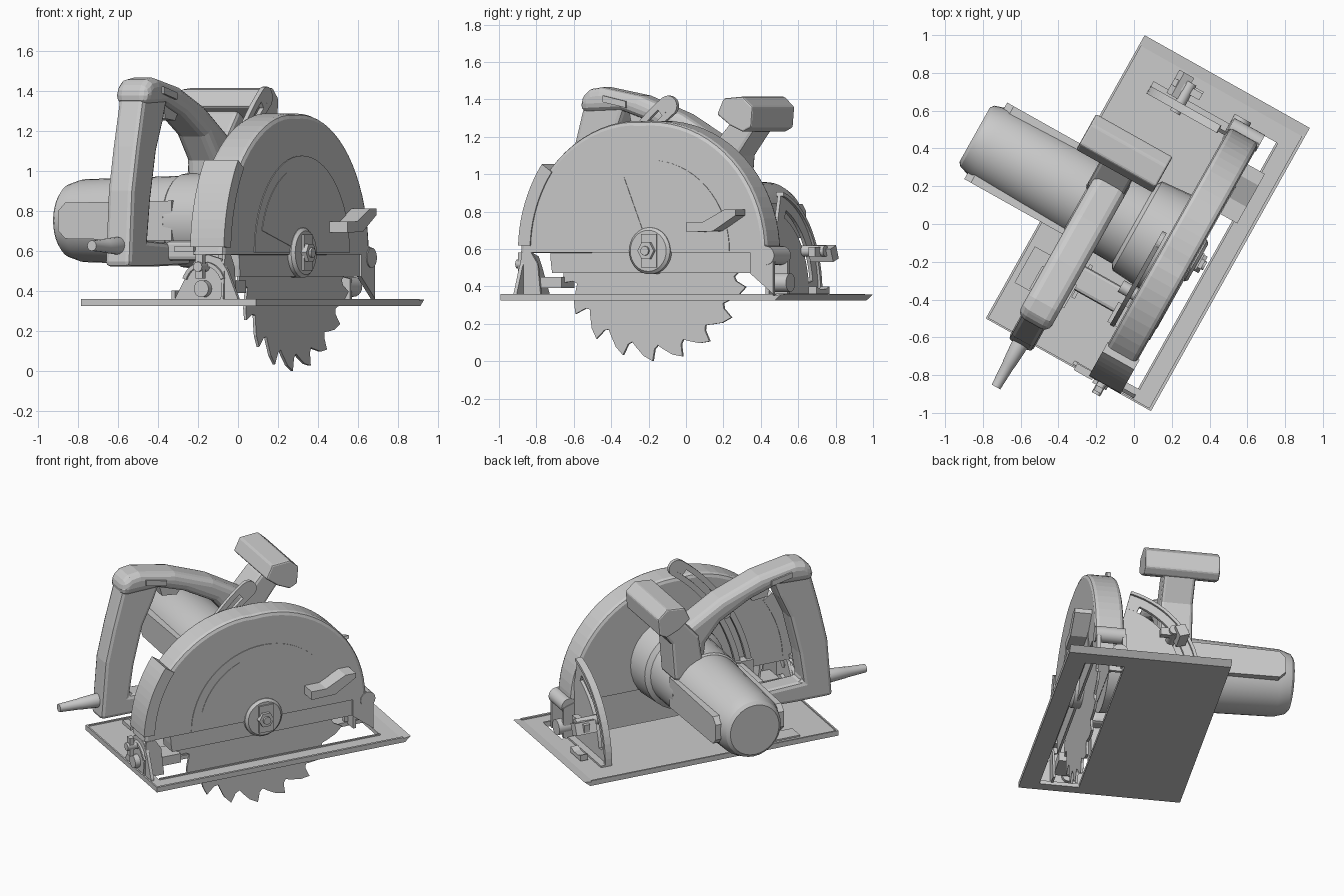
import bpy, bmesh
from math import sin, cos, radians, pi
from mathutils import Matrix

if "Cube" in bpy.data.objects:
    bpy.data.objects.remove(bpy.data.objects["Cube"])

# Local frame: a = across the blade, b = along the blade, z up; the saw is turned about z
TURN = Matrix.Rotation(radians(-29.3), 4, 'Z')

def finish(name, bm, bevel=0, segs=2, smooth=False, solid=0):
    bmesh.ops.recalc_face_normals(bm, faces=bm.faces)
    me = bpy.data.meshes.new(name)
    bm.to_mesh(me)
    bm.free()
    ob = bpy.data.objects.new(name, me)
    bpy.context.collection.objects.link(ob)
    ob.matrix_world = TURN
    if bevel:
        m = ob.modifiers.new("bevel", 'BEVEL')
        m.width, m.segments, m.limit_method, m.angle_limit = bevel, segs, 'ANGLE', radians(40)
    if solid:
        m = ob.modifiers.new("wall", 'SOLIDIFY')
        m.thickness, m.offset = solid, -1
    if smooth:
        bpy.ops.object.select_all(action='DESELECT')
        ob.select_set(True)
        bpy.context.view_layer.objects.active = ob
        bpy.ops.object.shade_smooth_by_angle(angle=radians(30))
    return ob

def prism(name, axis, pts, lo, hi, open_last=False, **kw):
    """Extrude a profile: axis 'a' takes (b,z), 'b' takes (a,z), 'z' takes (a,b)."""
    put = {'a': lambda p, h: (h, p[0], p[1]), 'b': lambda p, h: (p[0], h, p[1]),
           'z': lambda p, h: (p[0], p[1], h)}[axis]
    bm = bmesh.new()
    r0 = [bm.verts.new(put(p, lo)) for p in pts]
    r1 = [bm.verts.new(put(p, hi)) for p in pts]
    bm.faces.new(r0)
    bm.faces.new(r1)
    n = len(pts)
    for i in range(n - 1 if open_last else n):
        j = (i + 1) % n
        bm.faces.new((r0[i], r0[j], r1[j], r1[i]))
    return finish(name, bm, **kw)

def box(name, a, b, z, **kw):
    return prism(name, 'z', [(a[0], b[0]), (a[1], b[0]), (a[1], b[1]), (a[0], b[1])], *z, **kw)

def lathe(name, axis, c, prof, n=32, **kw):
    """Revolve (position, radius) pairs about an axis 'a' or 'b' through c."""
    bm = bmesh.new()
    rings = []
    for h, r in prof:
        ring = []
        for i in range(n):
            t = 2 * pi * i / n
            u, z = c[0] + r * cos(t), c[1] + r * sin(t)
            ring.append(bm.verts.new((h, u, z) if axis == 'a' else (u, h, z)))
        rings.append(ring)
    for p, q in zip(rings, rings[1:]):
        for i in range(n):
            j = (i + 1) % n
            bm.faces.new((p[i], p[j], q[j], q[i]))
    bm.faces.new(rings[0])
    bm.faces.new(rings[-1])
    return finish(name, bm, smooth=n > 8, **kw)

def rod(name, axis, c, r, lo, hi, n=20):
    return lathe(name, axis, c, [(lo, r), (hi, r)], n)

def arc(c, r, t0, t1, n):
    return [(c[0] + r * cos(radians(t0 + (t1 - t0) * i / n)),
             c[1] + r * sin(radians(t0 + (t1 - t0) * i / n))) for i in range(n + 1)]

def arc_strip(name, axis, c, r0, r1, t0, t1, lo, hi, n=16):
    return prism(name, axis, arc(c, r0, t0, t1, n) + arc(c, r1, t1, t0, n), lo, hi)

def slotted(name, axis, c, r0, s0, s1, r1, t0, t1, lo, hi, cap=6):
    # curved plate with a curved slot: two bands and two end pieces
    arc_strip(name + "_inner_band", axis, c, r0, s0, t0, t1, lo, hi)
    arc_strip(name + "_outer_band", axis, c, s1, r1, t0, t1, lo, hi)
    arc_strip(name + "_start", axis, c, s0, s1, t0, t0 + cap, lo, hi, 3)
    arc_strip(name + "_end", axis, c, s0, s1, t1 - cap, t1, lo, hi, 3)

C = (-0.01, 0.59)   # blade axis (b, z)

# Base plate around the blade window, with rims
box("base_plate_main", (-0.44, 0.2), (-0.82, 0.84), (0.325, 0.35))
box("base_plate_outer_strip", (0.445, 0.563), (-0.82, 0.84), (0.325, 0.35))
box("base_plate_rear_strip", (0.2, 0.445), (-0.82, -0.75), (0.325, 0.35))
box("base_plate_front_strip", (0.2, 0.445), (0.745, 0.84), (0.325, 0.35))
prism("base_plate_front_lip", 'a', [(0.84, 0.325), (0.86, 0.325), (0.899, 0.357), (0.84, 0.35)], -0.44, 0.563)
box("base_side_rim", (0.547, 0.563), (-0.82, 0.85), (0.35, 0.358))
box("base_inner_rim", (0.445, 0.457), (-0.75, 0.745), (0.35, 0.358))
box("base_left_rim", (-0.44, -0.428), (-0.82, 0.85), (0.35, 0.358))
box("base_rear_rim", (-0.44, 0.563), (-0.82, -0.81), (0.35, 0.358))

# Toothed blade
teeth = []
for i in range(20):
    t = 2 * pi * i / 20 - pi / 2 - 0.02
    for dt, r in ((-0.2, 0.525), (-0.1, 0.565), (0.0, 0.59), (0.02, 0.525), (0.06, 0.505)):
        teeth.append((C[0] + r * cos(t + dt), C[1] + r * sin(t + dt)))
prism("blade", 'a', teeth, 0.312, 0.327)

# Upper guard shell, hollow and open underneath; widens towards the rear chute
shell = []
for i in range(37):
    d = i * 5
    r = 0.705 + 0.1 * max(0, (d - 95) / 85) ** 0.8
    shell.append((C[0] + r * cos(radians(d)), C[1] - 0.01 + r * sin(radians(d))))
prism("upper_guard", 'a', shell, 0.19, 0.37, open_last=True, bevel=0.025, segs=2, solid=0.012)
prism("guard_outer_face", 'a', arc(C, 0.485, 0, 180, 32), 0.36, 0.374)
prism("guard_sector", 'a', [C] + arc(C, 0.43, 112, 165, 10), 0.36, 0.377)
prism("lower_guard", 'a', arc(C, 0.62, -11, 191, 40), 0.345, 0.36)
arc_strip("lower_guard_edge", 'a', C, 0.605, 0.62, -11, 191, 0.24, 0.355, 40)
arc_strip("guard_chute_band", 'a', C, 0.735, 0.808, 145, 178, 0.185, 0.378, 10)

# Arbor washer and hex bolt
lathe("arbor_flange", 'a', C, [(0.3, 0.125), (0.38, 0.125), (0.395, 0.11)], 32)
box("arbor_clamp", (0.385, 0.405), (-0.05, 0.045), (0.5, 0.68))
rod("arbor_bolt", 'a', C, 0.05, 0.39, 0.425, 6)
rod("arbor_bolt_tip", 'a', C, 0.025, 0.42, 0.437, 12)

# Lower guard lever
prism("guard_lever", 'a', [(0.27, 0.69), (0.43, 0.695), (0.57, 0.78), (0.57, 0.81), (0.5, 0.81),
                           (0.37, 0.745), (0.27, 0.745)], 0.37, 0.475)

# Motor and gear housing
M = (0.0, 0.75)
lathe("motor_body", 'a', M, [(-0.967, 0.165), (-0.95, 0.185), (-0.88, 0.207), (-0.3, 0.225)], 32)
lathe("gear_housing", 'a', M, [(-0.31, 0.225), (-0.3, 0.235), (0.0, 0.24), (0.02, 0.27), (0.2, 0.285)], 32)
for s, side in ((-1, "rear"), (1, "front")):
    pts = [(-0.9, 0.70), (-0.86, 0.66), (-0.25, 0.65), (-0.25, 0.85), (-0.86, 0.84), (-0.9, 0.80)]
    prism("motor_brush_cover_" + side, 'b', pts, s * 0.15, s * 0.232)

# Rear D-handle: wide top grip, slimmer rear leg and bottom bar (b, z)
grip = [(-0.73, 1.33), (-0.72, 1.42), (-0.67, 1.455), (-0.6, 1.465), (-0.36, 1.42), (-0.1, 1.32), (0.12, 1.19), (0.2, 1.05),
        (0.2, 0.9), (0.02, 0.9), (0.0, 1.05), (-0.1, 1.17), (-0.3, 1.28), (-0.48, 1.34)]
prism("rear_handle_grip", 'a', grip, -0.305, -0.115, bevel=0.045, segs=3)
leg = [(-0.22, 0.53), (-0.6, 0.52), (-0.86, 0.52), (-0.83, 0.9), (-0.78, 1.12), (-0.71, 1.38), (-0.45, 1.38),
       (-0.5, 1.25), (-0.57, 1.1), (-0.63, 0.85), (-0.66, 0.65), (-0.22, 0.63)]
prism("rear_handle_leg", 'a', leg, -0.285, -0.14, bevel=0.025)
box("handle_bridge", (-0.16, 0.2), (-0.46, -0.32), (0.55, 0.65), bevel=0.02)
prism("trigger", 'a', [(-0.45, 1.34), (-0.3, 1.29), (-0.33, 1.25), (-0.43, 1.26)], -0.25, -0.175)
prism("lock_button", 'a', [(-0.57, 1.385), (-0.43, 1.355), (-0.43, 1.39), (-0.57, 1.42)], -0.315, -0.105)
lathe("cable_sleeve", 'b', (-0.215, 0.625), [(-0.8, 0.046), (-0.86, 0.044), (-0.97, 0.036), (-0.975, 0.034),
                                             (-1.11, 0.026)], 16)

# Front crossbar handle with leaning stem
prism("front_handle", 'a', [(0.19, 1.32), (0.23, 1.405), (0.35, 1.415), (0.41, 1.36), (0.40, 1.25), (0.35, 1.225),
                            (0.27, 1.26)], -0.46, 0.005, bevel=0.01)
prism("front_handle_stem", 'a', [(0.22, 1.3), (0.37, 1.26), (0.25, 1.1), (0.23, 0.85), (0.02, 0.85), (0.06, 1.12)],
      -0.32, -0.12, bevel=0.02)

# Slotted depth arm curving about the front pivot, with its clamp
slotted("depth_arm", 'a', (0.7, 0.42), 1.13, 1.165, 1.205, 1.24, 127, 172, 0.15, 0.175, 3)
arc_strip("depth_arm_tip", 'a', (-0.013, 1.365), 0.001, 0.055, -53, 127, 0.15, 0.175, 10)
box("depth_arm_foot", (0.13, 0.19), (-0.52, -0.4), (0.34, 0.66))
rod("depth_clamp", 'a', (-0.32, 1.02), 0.035, 0.1, 0.19)

# Rear tilt bracket with slot, knob and wing
prism("rear_bracket", 'b', [(0.07, 0.34), (0.09, 0.36), (0.17, 0.5), (0.21, 0.56), (0.28, 0.58), (0.35, 0.56),
                            (0.39, 0.5), (0.45, 0.36), (0.45, 0.34)], -0.805, -0.785)
arc_strip("rear_bracket_arc", 'b', (0.26, 0.42), 0.105, 0.125, 20, 160, -0.82, -0.8)
rod("rear_pivot", 'b', (0.26, 0.41), 0.042, -0.84, -0.76)
rod("rear_clamp_bolt", 'b', (0.265, 0.52), 0.025, -0.885, -0.78, 12)
box("rear_clamp_wing", (0.245, 0.285), (-0.87, -0.84), (0.46, 0.58))
box("rear_clamp_lever", (0.1, 0.21), (-0.83, -0.79), (0.595, 0.62))
prism("rear_guard_mount", 'a', [(-0.82, 0.34), (-0.68, 0.34), (-0.7, 0.52), (-0.74, 0.58), (-0.8, 0.58)], 0.36, 0.374)
box("rear_mount_bar", (0.22, 0.36), (-0.74, -0.56), (0.39, 0.45))

# Front tilt quadrant with slot and clamp
Q = (0.28, 0.36)
slotted("front_quadrant", 'b', Q, 0.15, 0.44, 0.485, 0.56, 104, 181, 0.645, 0.665, 9)
arc_strip("front_quadrant_rim", 'b', Q, 0.54, 0.56, 104, 181, 0.635, 0.68)
prism("front_quadrant_base", 'b', [(-0.27, 0.34), (0.28, 0.34), (0.28, 0.46), (0.1, 0.5)], 0.645, 0.665)
box("front_quadrant_foot", (-0.28, 0.2), (0.645, 0.71), (0.34, 0.362))
rod("front_clamp_bolt", 'b', (-0.1, 0.59), 0.03, 0.62, 0.8, 14)
box("front_clamp_lever", (-0.19, -0.02), (0.74, 0.78), (0.56, 0.61))
prism("front_clamp_wing", 'b', [(-0.19, 0.55), (-0.13, 0.53), (-0.1, 0.6), (-0.16, 0.62)], 0.69, 0.83)
prism("front_guide_screw", 'b', [(-0.16, 0.36), (-0.02, 0.36), (-0.02, 0.4), (-0.06, 0.385), (-0.12, 0.385),
                                 (-0.16, 0.4)], 0.74, 0.79)
# Front guard hinge
rod("front_hinge_pin", 'b', (0.23, 0.42), 0.05, 0.66, 0.77)
rod("front_hinge_barrel", 'a', (0.7, 0.565), 0.05, 0.19, 0.375)
prism("front_hinge_ear", 'a', [(0.6, 0.47), (0.74, 0.36), (0.74, 0.56), (0.69, 0.62), (0.6, 0.6)], 0.345, 0.37)
prism("front_hinge_inner_ear", 'a', [(0.62, 0.36), (0.74, 0.36), (0.74, 0.56), (0.62, 0.6)], 0.185, 0.21)

# Rip fence clamps on the base
box("fence_clamp_rear", (-0.4, -0.29), (-0.58, -0.36), (0.345, 0.36))
box("base_rib", (-0.1, -0.08), (-0.5, -0.3), (0.345, 0.4))
